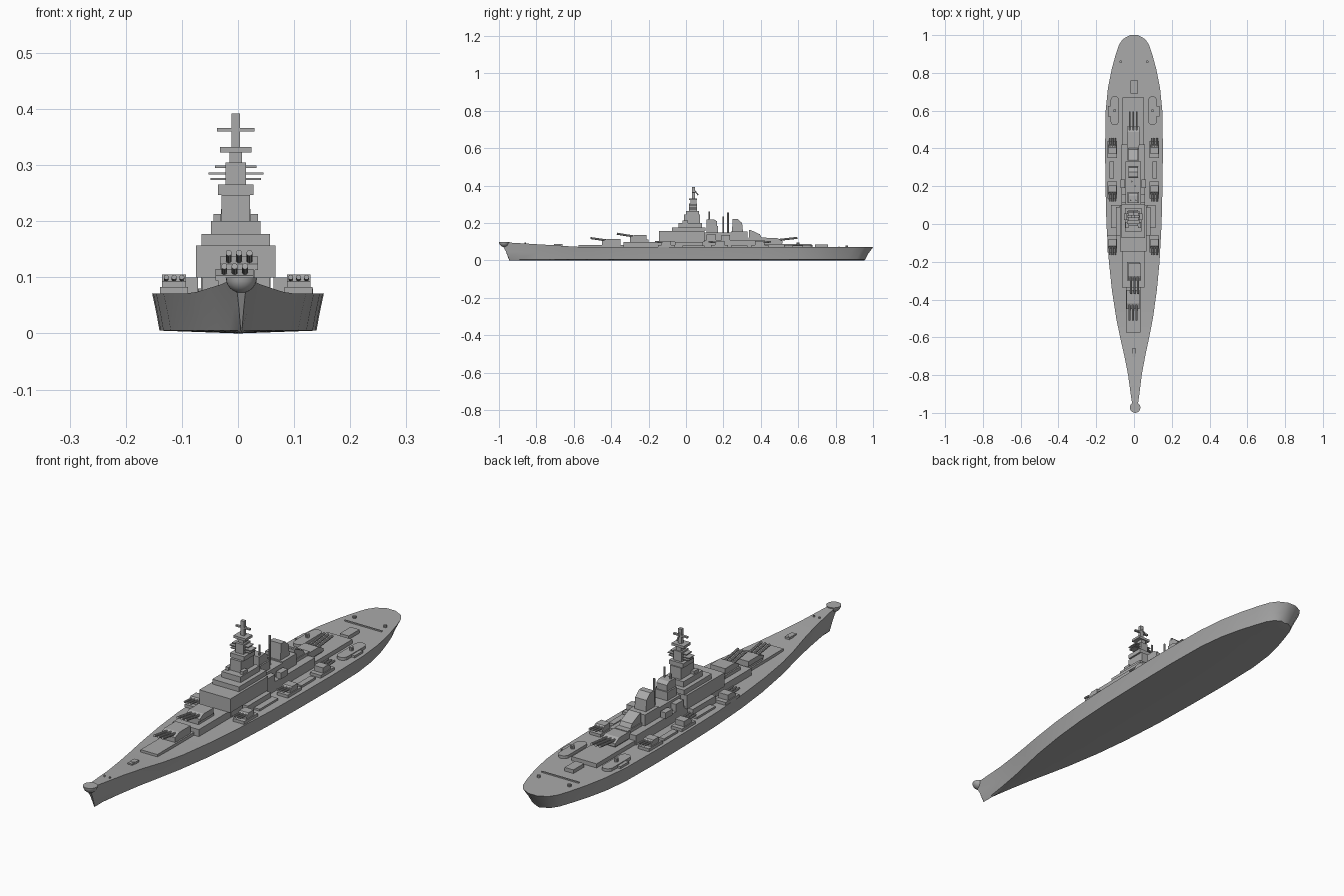
import bpy, bmesh, math
from mathutils import Vector

cube = bpy.data.objects.get("Cube")
if cube:
    bpy.data.objects.remove(cube)

grey = bpy.data.materials.new("naval grey")
grey.use_nodes = True
grey.diffuse_color = (0.4, 0.4, 0.4, 1)
grey.node_tree.nodes["Principled BSDF"].inputs["Base Color"].default_value = (0.4, 0.4, 0.4, 1)
CX = -0.004  # centreline of the superstructure


def finish(name, bm):
    bmesh.ops.recalc_face_normals(bm, faces=bm.faces)
    mesh = bpy.data.meshes.new(name)
    bm.to_mesh(mesh)
    bm.free()
    mesh.materials.append(grey)
    ob = bpy.data.objects.new(name, mesh)
    bpy.context.collection.objects.link(ob)
    return ob


def prism(name, outline, direction):
    """Extrude a flat 3D outline along a vector."""
    bm = bmesh.new()
    face = bm.faces.new([bm.verts.new(p) for p in outline])
    moved = bmesh.ops.extrude_face_region(bm, geom=[face])["geom"]
    bmesh.ops.translate(bm, vec=direction, verts=[v for v in moved if isinstance(v, bmesh.types.BMVert)])
    return finish(name, bm)


def side_prism(name, x, half, profile):
    return prism(name, [(x - half, y, z) for y, z in profile], (2 * half, 0, 0))


def box(name, half, y0, y1, z0, z1, x=CX):
    return side_prism(name, x, half, [(y0, z0), (y1, z0), (y1, z1), (y0, z1)])


def rod(name, a, b, r, sides=10):
    a, b = Vector(a), Vector(b)
    bm = bmesh.new()
    bmesh.ops.create_cone(bm, cap_ends=True, segments=sides, radius1=r, radius2=r, depth=(b - a).length)
    turn = (b - a).to_track_quat('Z', 'Y').to_matrix().to_4x4()
    turn.translation = (a + b) / 2
    bmesh.ops.transform(bm, matrix=turn, verts=bm.verts)
    return finish(name, bm)


# Hull: stations of deck y, deck half width, deck height, keel y, keel half width
stations = [(-0.99, .010, .100, -.945, .001), (-0.9, .023, .095, -.89, .006),
            (-0.8, .036, .089, -.80, .020), (-0.7, .055, .083, -.70, .038),
            (-0.6, .077, .076, -.60, .060), (-0.5, .097, .073, -.50, .081),
            (-0.35, .119, .073, -.35, .105), (-0.2, .134, .073, -.20, .121),
            (0, .146, .073, 0, .133), (0.2, .151, .073, .20, .138), (0.4, .153, .073, .40, .140),
            (0.6, .150, .073, .59, .136), (0.72, .138, .073, .70, .123), (0.82, .118, .073, .79, .102),
            (0.9, .096, .073, .86, .080), (0.95, .079, .073, .91, .063), (0.98, .058, .073, .94, .044),
            (1.0, .020, .073, .955, .016)]
bm = bmesh.new()
rings = []
for yd, wd, zd, yk, wk in stations:
    cx = 0.006 * min(1, max(0, -yd))
    ym, wm, zm = yd * .4 + yk * .6, wd * .4 + wk * .6, zd * .5
    ring = [(cx - wd, yd, zd), (cx - wm, ym, zm), (cx - wk, yk, .007), (cx, yk, .002),
            (cx + wk, yk, .007), (cx + wm, ym, zm), (cx + wd, yd, zd)]
    rings.append([bm.verts.new(p) for p in ring])
for a, b in zip(rings, rings[1:]):
    for i in range(7):
        j = (i + 1) % 7
        bm.faces.new((a[i], a[j], b[j], b[i]))
bm.faces.new(rings[0])
bm.faces.new(rings[-1])
for v in bm.verts:
    v.co.z -= .002
hull = finish("hull", bm)

# Rounded lip at the bow
bm = bmesh.new()
bmesh.ops.create_uvsphere(bm, u_segments=20, v_segments=12, radius=.028)
bmesh.ops.bisect_plane(bm, geom=bm.verts[:] + bm.edges[:] + bm.faces[:], plane_co=(0, 0, 0),
                       plane_no=(0, 0, 1), clear_outer=True)
bmesh.ops.holes_fill(bm, edges=[e for e in bm.edges if e.is_boundary])
bmesh.ops.translate(bm, vec=(.006, -.972, .1), verts=bm.verts)
bow = finish("bow_lip", bm)
for ob in (hull, bow):
    bpy.context.view_layer.objects.active = ob
    ob.select_set(True)
    bpy.ops.object.shade_smooth_by_angle(angle=math.radians(30))
    ob.select_set(False)


def turret(name, x, y, z, half, length, height, reach, lift, gap, r, facing=-1):
    """Three-gun turret; facing -1 points to the bow, 1 to the stern."""
    f = facing
    side_prism(name, x, half, [(y - f * length / 2, z), (y + f * length / 2, z),
                               (y + f * length * .5, z + height * .45),
                               (y + f * length * .22, z + height), (y - f * length / 2, z + height)])
    for i in (-1, 0, 1):
        rod(name + "_gun", (x + i * gap, y + f * length * .2, z + height * .6),
            (x + i * gap, y + f * (length / 2 + reach), z + height * .6 + lift), r)


# Main battery and its platforms
box("fore_platform", .038, -.575, -.33, .07, .083)
box("fore_barbette", .032, -.45, -.35, .08, .094)
turret("fore_turret", -.006, -.40, .094, .034, .10, .021, .06, .013, .0185, .0055)
box("raised_platform", .060, -.335, -.1, .07, .1)
box("raised_barbette", .034, -.30, -.2, .1, .113)
turret("raised_turret", .002, -.255, .113, .034, .09, .024, .07, .016, .0185, .0055)
box("aft_platform", .057, .42, .67, .07, .088)
turret("aft_turret", CX, .465, .092, .033, .10, .028, .08, .012, .0185, .0055, 1)
box("aft_barbette", .03, .42, .51, .08, .093)
box("aft_hatch", .02, .69, .76, .07, .086, x=.002)

# Secondary battery, mirrored
for s in (-1, 1):
    for y, f in ((-.105, -1), (.18, -1), (.395, 1)):
        x = s * .111 - .003
        box("side_gun_base", .025, y - .045, y + .045, .07, .083, x)
        turret("side_turret", x, y, .083, .021, .05, .022, .035, .004, .014, .0045, f)
    # Lower side decks
    box("side_deck", .022, -.02, .1, .07, .079, s * .095 + CX)
    box("side_locker", .012, .24, .33, .07, .08, s * .115 + CX)
    box("deck_house_wing", .012, -.06, .09, .07, .1, s * .079 + CX)
    # Seaplane catapult pads
    x = s * .1 - .002
    for y in (.545, .655):
        rod("catapult_disc", (x, y, .07), (x, y, .083), .022, 16)
    box("catapult_pad", .022, .55, .65, .07, .083, x)
    box("catapult_step", .012, .57, .625, .07, .08, x + s * .024)
    rod("catapult_post", (x, .6, .083), (x, .6, .097), .008)
    rod("stern_bollard", (s * .07, .86, .07), (s * .07, .86, .08), .007)
    rod("bow_bollard", (s * .012 + .005, -.86, .088), (s * .012 + .005, -.86, .096), .004, 8)
box("stern_plate", .085, .815, .82, .07, .076, 0)
rod("bow_hatch", (0, -.68, .075), (0, -.68, .088), .012, 14)
box("bow_locker", .010, -.705, -.66, .075, .087, 0)

# Superstructure, bottom to top: half width, y range, z range
for name, half, y0, y1, z0, z1 in (
        ("main_deck_house", .062, -.13, .42, .07, .11),
        ("fore_house", .071, -.145, .10, .1, .157),
        ("bridge_deck", .061, -.075, .105, .157, .177),
        ("bridge_house", .044, -.04, .085, .177, .2),
        ("tower_base", .025, -.01, .075, .2, .247),
        ("tower_bridge", .032, .0, .07, .247, .265),
        ("tower_column", .0185, .015, .06, .265, .305),
        ("tower_neck", .011, .025, .055, .305, .322),
        ("tower_top", .028, .015, .06, .322, .332),
        ("mid_house", .04, .10, .31, .1, .15),
        ("funnel_base", .03, .11, .17, .15, .185),
        ("aft_house", .04, .24, .33, .1, .155),
        ("aft_low_house", .03, .335, .43, .1, .123)):
    box(name, half, y0, y1, z0, z1)
for half, z in ((.045, .275), (.049, .285), (.037, .297)):
    box("tower_fin", half, .02, .055, z - .002, z + .002)
for s in (-1, 1):
    box("bridge_lookout", .007, -.02, .01, .2, .213, s * .033 + CX)
    box("funnel_side_house", .012, .19, .235, .11, .135, s * .056 + CX)
    box("mid_side_house", .012, .11, .16, .1, .14, s * .05 + CX)
    rod("tall_post", (s * .014 + CX, .125, .18), (s * .014 + CX, .125, .262 if s > 0 else .24), .004, 8)

# Funnels and directors with sloped faces
side_prism("fore_funnel", CX, .024, [(.11, .18), (.165, .18), (.165, .21), (.15, .22), (.11, .22)])
side_prism("aft_funnel", CX, .026, [(.245, .15), (.305, .15), (.30, .2), (.275, .222), (.25, .222)])
side_prism("aft_director", CX, .026, [(.337, .12), (.405, .12), (.395, .14), (.345, .163), (.337, .163)])
rod("short_post", (CX + .01, .2, .14), (CX + .01, .2, .235), .004, 8)
rod("aft_post", (CX - .008, .225, .14), (CX - .008, .225, .257), .005, 8)

# Mast with its yard
box("mast", .008, .033, .047, .33, .392)
box("mast_yard", .033, .035, .045, .36, .366)
rod("mast_stay", (CX, .065, .35), (CX, .045, .375), .003, 6)
